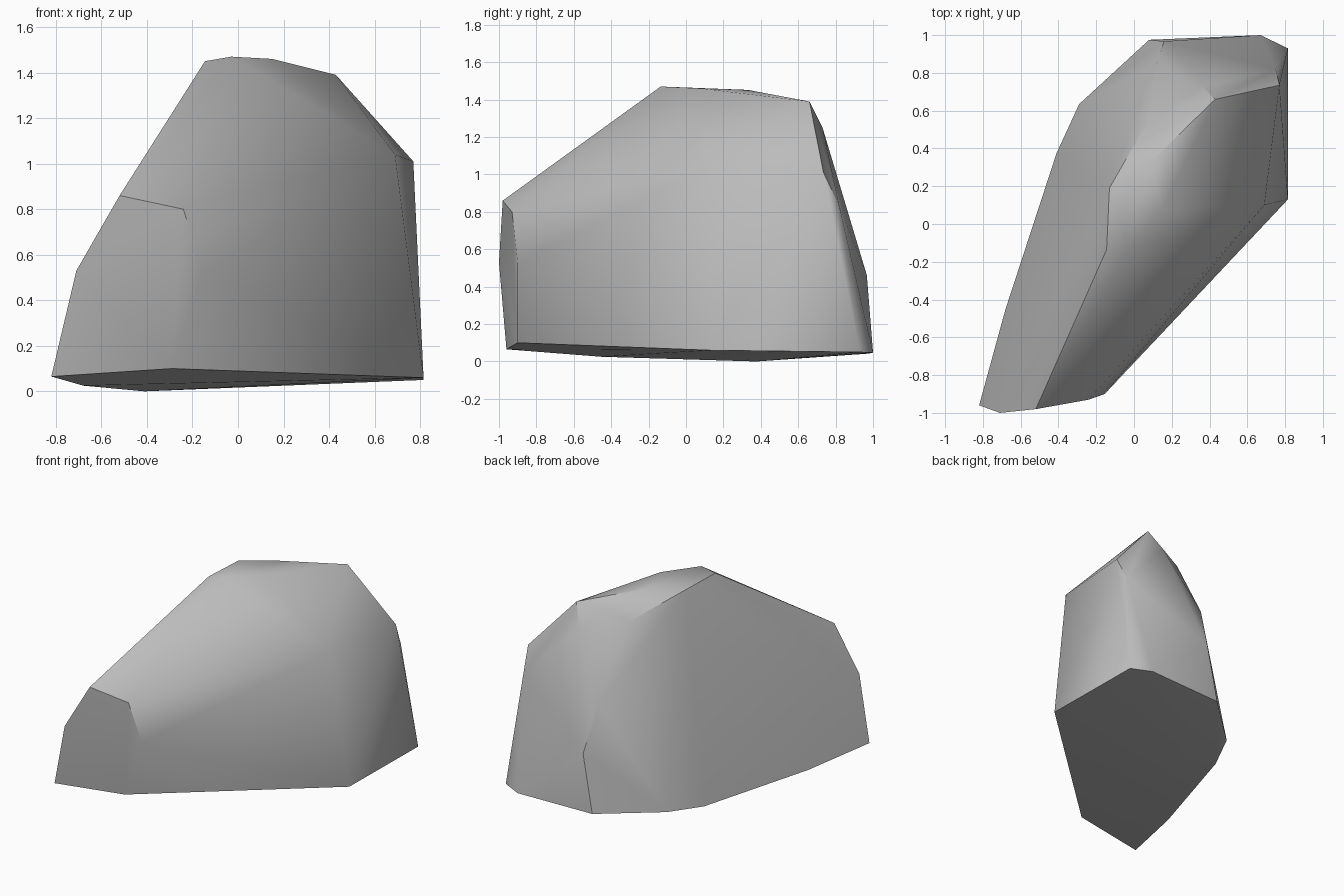
import bpy, bmesh, math

# Remove the default cube
cube = bpy.data.objects.get("Cube")
if cube:
    bpy.data.objects.remove(cube, do_unlink=True)

# Stone colour
stone = bpy.data.materials.new("grey_stone")
stone.use_nodes = True
grey = (0.5, 0.5, 0.5, 1)
stone.diffuse_color = grey
bsdf = next(n for n in stone.node_tree.nodes if n.type == 'BSDF_PRINCIPLED')
bsdf.inputs["Base Color"].default_value = grey
bsdf.inputs["Roughness"].default_value = 0.9

# Corners of the chipped boulder, grouped by facet
front_facet = [(-.82, -.96, .065), (-.71, -1, .53), (-.52, -.98, .86),
               (-.24, -.93, .8), (-.155, -.9, .525), (-.29, -.9, .1)]
crown = [(-.145, -.135, 1.45), (-.03, -.135, 1.47), (.15, .08, 1.46),
         (.43, .66, 1.39), (.09, .33, 1.452), (-.13, .19, 1.447)]
side_facet = [(.69, .1, 1.04), (.815, .13, .06), (.815, .93, .05),
              (.75, .82, .83), (.77, .735, 1.01)]
base_rim = [(-.68, -.45, .025), (-.41, .375, 0), (-.29, .635, .025),
            (.08, .975, .042), (.67, 1, .047)]
rounded_back = [(.36, .73, 1.25), (.07, .54, 1.3), (.12, .85, .79), (.16, .967, .46)]

# Wrap the corners in a convex shell
bm = bmesh.new()
for p in front_facet + crown + side_facet + base_rim + rounded_back:
    bm.verts.new(p)
hull = bmesh.ops.convex_hull(bm, input=bm.verts[:])
loose = [v for v in bm.verts if not v.link_faces]
bmesh.ops.delete(bm, geom=loose, context='VERTS')

# Merge nearly flat neighbours into broad facets
bmesh.ops.dissolve_limit(bm, angle_limit=math.radians(3),
                         verts=bm.verts[:], edges=bm.edges[:])
bmesh.ops.recalc_face_normals(bm, faces=bm.faces[:])

mesh = bpy.data.meshes.new("boulder")
bm.to_mesh(mesh)
bm.free()
mesh.materials.append(stone)
boulder = bpy.data.objects.new("boulder", mesh)
bpy.context.collection.objects.link(boulder)

# Soft back and shoulders, crisp chipped edges
bpy.ops.object.select_all(action='DESELECT')
boulder.select_set(True)
bpy.context.view_layer.objects.active = boulder
bpy.ops.object.shade_smooth_by_angle(angle=math.radians(35))
